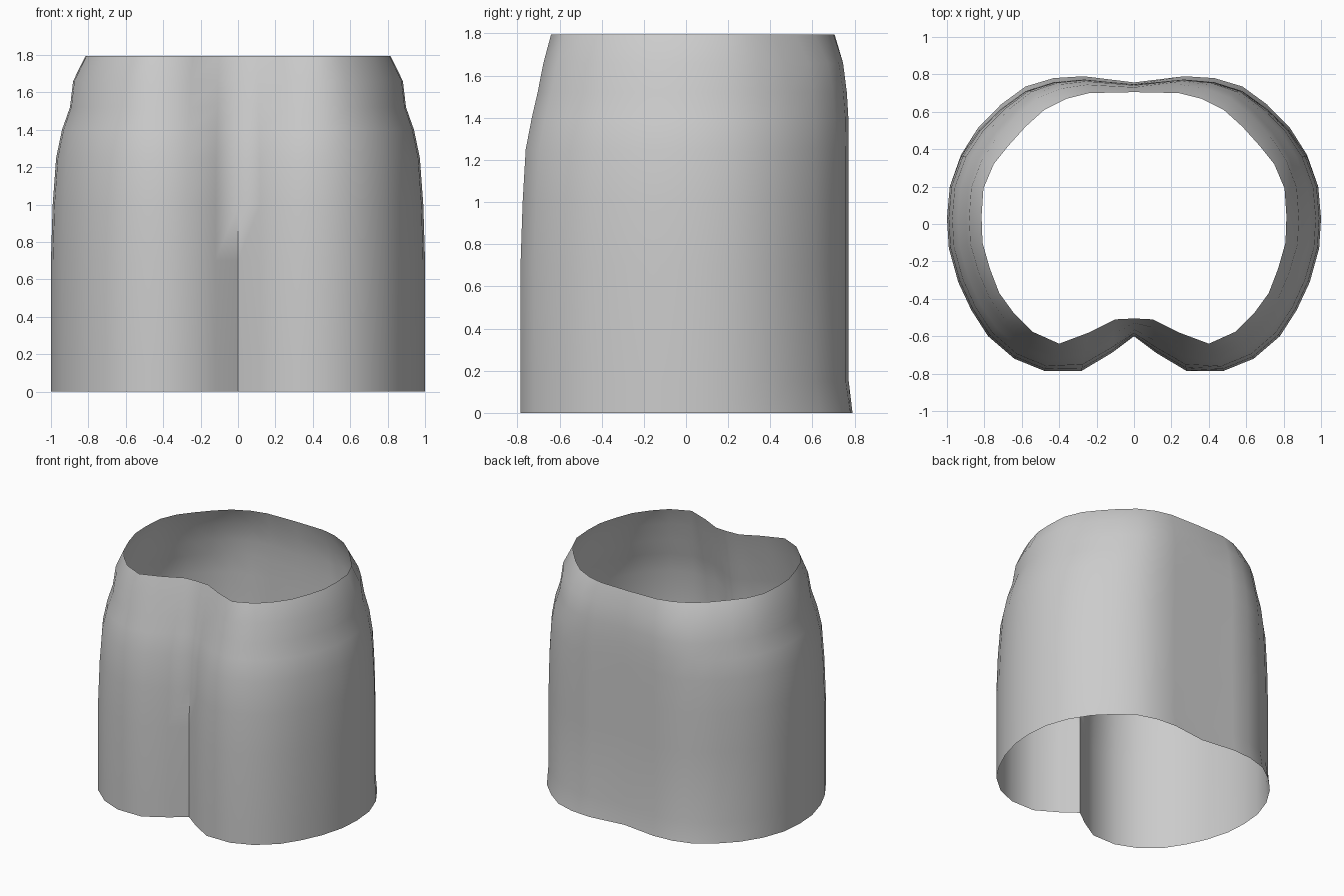
import bpy
import math

cube = bpy.data.objects.get("Cube")
if cube:
    bpy.data.objects.remove(cube, do_unlink=True)

# Half outlines of the hem and the waist, from front cleft round to the back
HEM = [(0, -.60), (.12, -.69), (.28, -.785), (.48, -.785), (.64, -.72), (.78, -.6),
       (.87, -.46), (.94, -.31), (.99, -.13), (1, .03), (.985, .2), (.925, .37),
       (.83, .52), (.71, .64), (.58, .735), (.43, .78), (.27, .79), (0, .757)]
WAIST = [(0, -.505), (.1, -.51), (.24, -.58), (.4, -.64), (.545, -.575), (.64, -.48),
         (.72, -.37), (.77, -.24), (.81, -.1), (.815, .04), (.805, .19), (.75, .32),
         (.67, .42), (.58, .52), (.48, .61), (.36, .67), (.24, .7), (0, .705)]

# Height, then how far the sides, front and back have drawn in to the waist
LEVELS = [(0, 0, 0, 0), (.15, 0, 0, .2), (.7, 0, 0, .2), (1, .05, .07, .2),
          (1.25, .15, .17, .2), (1.4, .32, .37, .22), (1.52, .55, .56, .3),
          (1.66, .64, .75, .5), (1.795, 1, 1, 1)]


def ring(z, side, front, back):
    half = []
    for (hx, hy), (wx, wy) in zip(HEM, WAIST):
        pull = front if hy < 0 else back
        half.append((hx + (wx - hx) * side, hy + (wy - hy) * pull, z))
    return half + [(-x, y, h) for x, y, h in half[-2:0:-1]]


# Open cloth tube joined from the rings
rings = [ring(*level) for level in LEVELS]
n = len(rings[0])
verts = [p for r in rings for p in r]
faces = [(k * n + i, k * n + (i + 1) % n, (k + 1) * n + (i + 1) % n, (k + 1) * n + i)
         for k in range(len(rings) - 1) for i in range(n)]
mesh = bpy.data.meshes.new("skirt")
mesh.from_pydata(verts, [], faces)
skirt = bpy.data.objects.new("skirt", mesh)
bpy.context.collection.objects.link(skirt)

# Plain grey cloth
cloth = bpy.data.materials.new("grey_cloth")
cloth.use_nodes = True
cloth.diffuse_color = (.6, .6, .6, 1)
cloth.node_tree.nodes["Principled BSDF"].inputs["Base Color"].default_value = (.6, .6, .6, 1)
mesh.materials.append(cloth)

bpy.context.view_layer.objects.active = skirt
skirt.select_set(True)
bpy.ops.object.shade_smooth_by_angle(angle=math.radians(70))
